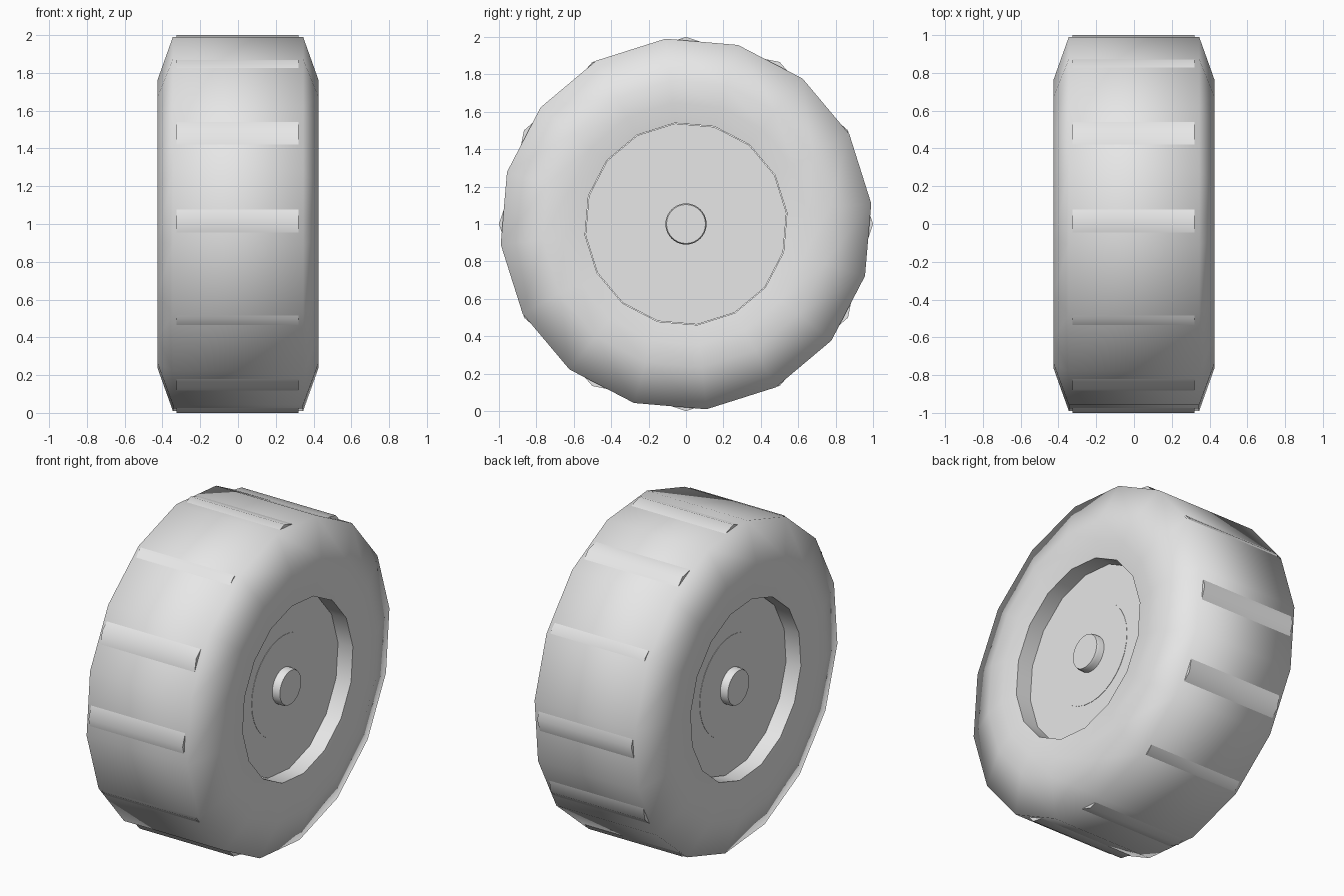
import bpy, bmesh, math

cube = bpy.data.objects.get("Cube")
if cube:
    bpy.data.objects.remove(cube, do_unlink=True)

grey = bpy.data.materials.new("rubber_grey")
grey.use_nodes = True
GREY = (0.8, 0.8, 0.8, 1)
grey.diffuse_color = GREY
grey.node_tree.nodes["Principled BSDF"].inputs["Base Color"].default_value = GREY

CENTRE = 1.0
TURN = math.radians(6.3)


def finish(bm, name, angle):
    """Turn a bmesh into a smooth-shaded object, sharp above the angle."""
    bmesh.ops.recalc_face_normals(bm, faces=bm.faces)
    for f in bm.faces:
        f.smooth = True
    for e in bm.edges:
        if len(e.link_faces) == 2 and e.calc_face_angle(0) > math.radians(angle):
            e.smooth = False
    mesh = bpy.data.meshes.new(name)
    bm.to_mesh(mesh)
    bm.free()
    mesh.materials.append(grey)
    ob = bpy.data.objects.new(name, mesh)
    bpy.context.collection.objects.link(ob)
    return ob


def lathe(name, profile, sides, turn, angle, closed=False):
    """Revolve (x, radius) points around the axle; open ends are capped."""
    bm = bmesh.new()
    rings = []
    for x, r in profile:
        ring = []
        for i in range(sides):
            a = turn + math.tau * i / sides
            ring.append(bm.verts.new((x, r * math.cos(a), CENTRE + r * math.sin(a))))
        rings.append(ring)
    pairs = list(zip(rings, rings[1:]))
    if closed:
        pairs.append((rings[-1], rings[0]))
    else:
        bm.faces.new(rings[0])
        bm.faces.new(rings[-1])
    for a, b in pairs:
        for i in range(sides):
            j = (i + 1) % sides
            bm.faces.new((a[i], a[j], b[j], b[i]))
    return finish(bm, name, angle)


# Tyre: mirrored half section, closed through the wheel opening
half = [(0.30, 0.543), (0.41, 0.543), (0.425, 0.65), (0.425, 0.77), (0.345, 0.996)]
section = half + [(-x, r) for x, r in reversed(half)]
lathe("tyre", section, 16, TURN, 75, closed=True)

# Wheel disc with a shallow raised centre and the axle stub
lathe("wheel_disc", [(-0.31, 0.54), (0.31, 0.54)], 16, TURN, 30)
lathe("disc_centre", [(-0.312, 0.31), (0.312, 0.31)], 32, 0, 30)
lathe("axle", [(-0.36, 0.104), (-0.345, 0.11), (0.345, 0.11), (0.36, 0.104)], 32, 0, 40)

# Tread bars: twelve low ridges across the tyre
for n in range(12):
    a = math.tau * n / 12
    bm = bmesh.new()
    ends = []
    for x in (-0.325, 0.32):
        ends.append([
            bm.verts.new((x, r * math.cos(a) - t * math.sin(a),
                          CENTRE + r * math.sin(a) + t * math.cos(a)))
            for t, r in ((-0.08, 0.973), (0, 1.0), (0.08, 0.973))])
    left, right = ends
    bm.faces.new(left)
    bm.faces.new(right)
    for i in range(3):
        j = (i + 1) % 3
        bm.faces.new((left[i], left[j], right[j], right[i]))
    finish(bm, "tread_bar_%02d" % (n + 1), 60)
